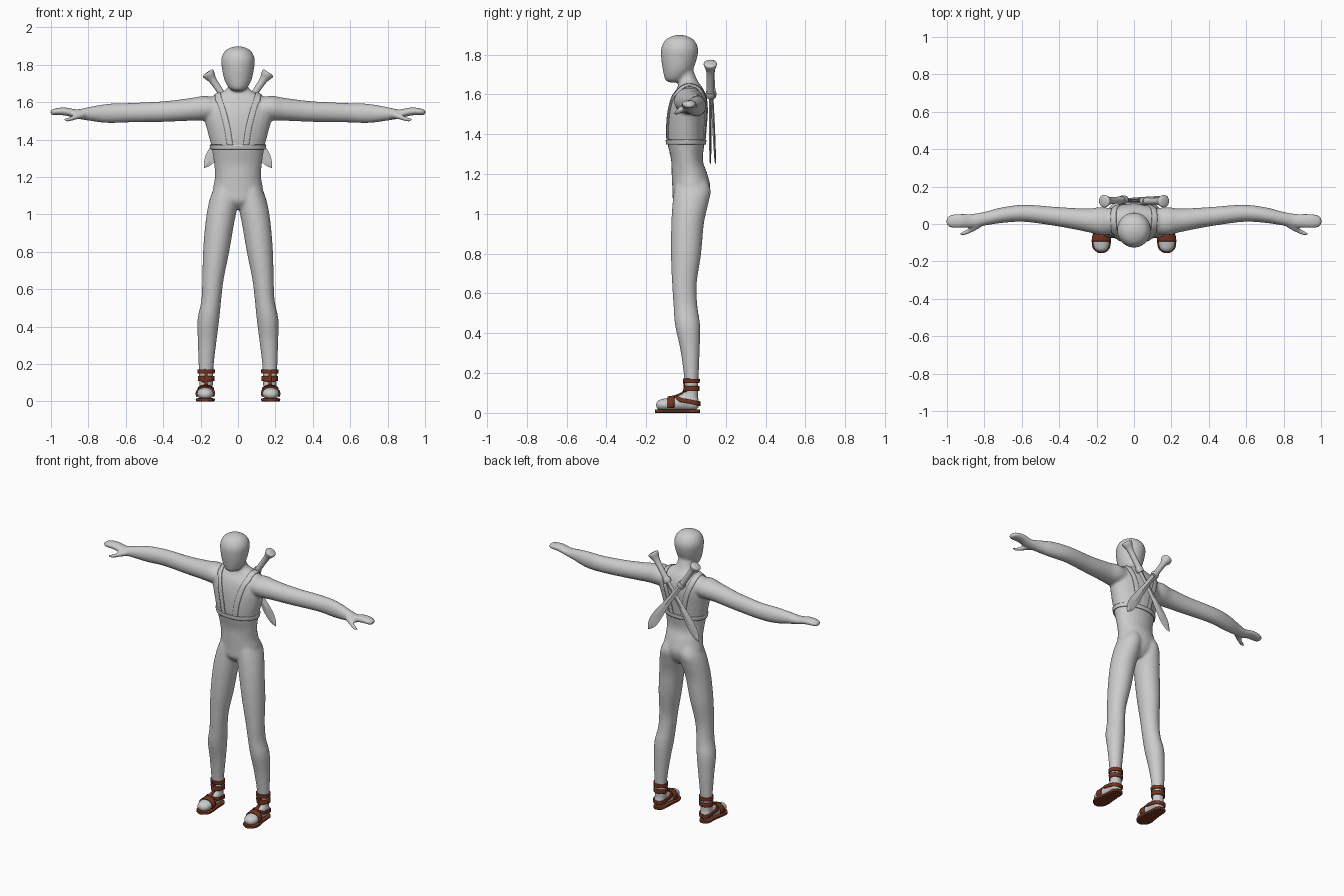
import bpy, bmesh, math
from mathutils import Vector, Matrix

cube = bpy.data.objects.get("Cube")
if cube:
    bpy.data.objects.remove(cube)


def material(name, rgb):
    m = bpy.data.materials.new(name)
    m.use_nodes = True
    m.diffuse_color = (*rgb, 1)
    bsdf = m.node_tree.nodes["Principled BSDF"]
    bsdf.inputs["Base Color"].default_value = (*rgb, 1)
    bsdf.inputs["Roughness"].default_value = 0.7
    return m


GREY = material("plain grey", (0.6, 0.6, 0.6))
BROWN = material("brown leather", (0.18, 0.035, 0.015))


def spline(rows, steps=5):
    """Smooth curve through rows of numbers."""
    rows = [Vector(r) for r in rows]
    out = []
    for i in range(len(rows) - 1):
        a, b = rows[max(i - 1, 0)], rows[i]
        c, d = rows[i + 1], rows[min(i + 2, len(rows) - 1)]
        for k in range(steps):
            t = k / steps
            out.append(b + (c - a) * (t / 2) + (a * 2 - b * 5 + c * 4 - d) * (t * t / 2)
                       + (b * 3 - a - c * 3 + d) * (t ** 3 / 2))
    return out + [rows[-1]]


def loft(bm, sections, axis="z", side=1, n=24, power=1, matrix=None):
    """Closed tube; each section is place on axis, two centres, two radii."""
    rings = []
    for t, a, b, ra, rb in spline(sections):
        ring = []
        for k in range(n):
            ang = math.tau * k / n
            c, s = math.cos(ang), math.sin(ang)
            u = a + abs(ra) * math.copysign(abs(c) ** power, c)
            v = b + abs(rb) * math.copysign(abs(s) ** power, s)
            p = Vector({"x": (t, u, v), "y": (u, t, v), "z": (u, v, t)}[axis])
            p.x *= side
            ring.append(bm.verts.new(matrix @ p if matrix else p))
        rings.append(ring)
    for r0, r1 in zip(rings, rings[1:]):
        for k in range(n):
            j = (k + 1) % n
            bm.faces.new((r0[k], r0[j], r1[j], r1[k]))
    bm.faces.new(rings[0])
    bm.faces.new(rings[-1])


def finish(bm, name, mat, angle=40):
    bmesh.ops.recalc_face_normals(bm, faces=bm.faces)
    me = bpy.data.meshes.new(name)
    bm.to_mesh(me)
    bm.free()
    me.materials.append(mat)
    ob = bpy.data.objects.new(name, me)
    bpy.context.collection.objects.link(ob)
    bpy.ops.object.select_all(action="DESELECT")
    ob.select_set(True)
    bpy.context.view_layer.objects.active = ob
    bpy.ops.object.shade_smooth_by_angle(angle=math.radians(angle))
    return ob


def strap(name, path, across, mat, thick=0.008, closed=False):
    """Flat band along a path, wrapped onto the body."""
    bm = bmesh.new()
    across, m = Vector(across), 4
    rows = [[bm.verts.new(Vector(p) + across * (k / m - 0.5)) for k in range(m + 1)] for p in path]
    pairs = list(zip(rows, rows[1:])) + ([(rows[-1], rows[0])] if closed else [])
    for r0, r1 in pairs:
        for k in range(m):
            bm.faces.new((r0[k], r0[k + 1], r1[k + 1], r1[k]))
    ob = finish(bm, name, mat)
    wrap = ob.modifiers.new("wrap", "SHRINKWRAP")
    wrap.target = body
    wrap.wrap_mode = "ABOVE_SURFACE"
    wrap.offset = thick / 2
    solid = ob.modifiers.new("thickness", "SOLIDIFY")
    solid.thickness = thick
    solid.offset = 0


def oval(cx, cy, z, rx, ry, n=48, tilt=0):
    return [(cx + rx * math.cos(math.tau * k / n), cy + ry * math.sin(math.tau * k / n),
             z + tilt * math.sin(math.tau * k / n)) for k in range(n)]


# Body: torso, head, limbs merged into one skin
bm = bmesh.new()
loft(bm, [(1.03, 0, .02, .05, .05), (1.07, 0, .02, .12, .085), (1.13, 0, .027, .134, .096),
          (1.2, 0, .018, .124, .09), (1.27, 0, .005, .128, .08), (1.36, 0, 0, .142, .094),
          (1.45, 0, .003, .165, .1), (1.53, 0, .01, .185, .1), (1.59, 0, .015, .18, .088),
          (1.63, 0, .02, .14, .066), (1.655, 0, .015, .085, .052), (1.68, 0, .008, .056, .045),
          (1.74, 0, -.01, .05, .04)])
loft(bm, [(1.66, 0, -.06, .02, .025), (1.675, 0, -.055, .048, .05), (1.72, 0, -.042, .073, .074),
          (1.78, 0, -.035, .086, .09), (1.83, 0, -.032, .09, .093), (1.87, 0, -.032, .073, .075),
          (1.89, 0, -.032, .045, .045), (1.899, 0, -.032, .012, .012)])
for side in (1, -1):
    # Arm with mitten hand
    loft(bm, [(.06, .015, 1.56, .06, .05), (.17, .015, 1.568, .075, .066), (.25, .02, 1.562, .063, .061),
              (.4, .038, 1.55, .052, .055), (.58, .057, 1.544, .046, .052), (.7, .048, 1.54, .042, .051),
              (.8, .028, 1.538, .037, .036), (.86, .018, 1.537, .037, .025), (.92, .017, 1.55, .038, .022),
              (.97, .015, 1.55, .036, .019), (.995, .014, 1.546, .026, .015), (1.003, .014, 1.546, .01, .007)],
         "x", side)
    # Thumb
    loft(bm, [(.82, 0, 1.535, .02, .02), (.87, -.03, 1.52, .017, .015), (.905, -.047, 1.508, .013, .012),
              (.928, -.055, 1.506, .009, .01)], "x", side, 12)
    # Leg
    loft(bm, [(.03, .172, .03, .034, .032), (.12, .17, .028, .038, .033), (.2, .17, .026, .041, .038),
              (.32, .165, .02, .05, .049), (.44, .158, .008, .058, .063), (.54, .143, -.003, .053, .06),
              (.65, .134, -.008, .057, .062), (.8, .117, 0, .07, .076), (.95, .098, .008, .077, .082),
              (1.05, .08, .022, .079, .09), (1.12, .068, .032, .07, .092), (1.19, .055, .025, .05, .07)],
         "z", side)
    # Foot
    loft(bm, [(.064, .172, .045, .018, .02), (.045, .172, .055, .034, .043), (0, .172, .058, .037, .046),
              (-.05, .173, .047, .041, .036), (-.1, .175, .042, .046, .032), (-.135, .175, .04, .036, .026),
              (-.151, .175, .038, .015, .012)], "y", side)
body = finish(bm, "body", GREY, 180)
remesh = body.modifiers.new("merge", "REMESH")
remesh.mode = "VOXEL"
remesh.voxel_size = 0.008
remesh.use_smooth_shade = True
soft = body.modifiers.new("soften", "SMOOTH")
soft.factor = 0.5
soft.iterations = 6

# Chest harness
strap("chest_belt", oval(0, 0, 1.36, .15, .1, 64), (0, 0, .024), GREY, closed=True)
for side, label in ((1, "left"), (-1, "right")):
    path = [(.045, -.105, 1.365), (.06, -.105, 1.46), (.085, -.09, 1.56), (.108, -.05, 1.63),
            (.115, .015, 1.66), (.108, .08, 1.62), (.085, .115, 1.54), (.06, .115, 1.45), (.045, .1, 1.365)]
    strap(label + "_shoulder_strap", [(side * x, y, z) for x, y, z in spline(path)],
          (side * .034, 0, 0), GREY, .006)

# Crossed swords on the back
for side, label, tip_y in ((1, "left", .148), (-1, "right", .122)):
    start, tip = Vector((-.16 * side, .122, 1.755)), Vector((.18 * side, tip_y, 1.25))
    along = (tip - start).normalized()
    back = Vector((0, 1, 0)).cross(along).normalized()
    frame = Matrix((back, along.cross(back), along)).transposed().to_4x4()
    frame.translation = start
    bm = bmesh.new()
    loft(bm, [(-.006, 0, 0, .024, .024), (0, 0, 0, .033, .033), (.014, 0, 0, .031, .031),
              (.045, 0, 0, .021, .021), (.1, 0, 0, .018, .018), (.18, 0, 0, .019, .019)], n=20, matrix=frame)
    finish(bm, label + "_sword_handle", GREY)
    bm = bmesh.new()
    loft(bm, [(.17, 0, 0, .024, .021), (.18, 0, 0, .026, .023), (.2, 0, 0, .024, .021)], n=20, matrix=frame)
    finish(bm, label + "_sword_collar", GREY)
    bend = -side
    bm = bmesh.new()
    loft(bm, [(.18, 0, 0, .018, .007), (.28, .002 * bend, 0, .018, .007), (.38, .004 * bend, 0, .022, .007),
              (.47, .004 * bend, 0, .031, .006), (.54, .002 * bend, 0, .031, .005),
              (.585, 0, 0, .018, .004), (.61, 0, 0, .001, .001)], n=4, matrix=frame)
    finish(bm, label + "_sword_blade", GREY, 20)

# Sandals
for side, label in ((1, "left"), (-1, "right")):
    bm = bmesh.new()
    loft(bm, [(.07, .172, .009, .018, .009), (.05, .172, .009, .036, .009), (0, .172, .009, .04, .009),
              (-.05, .173, .009, .045, .009), (-.1, .175, .009, .051, .009), (-.135, .175, .009, .042, .009),
              (-.156, .175, .009, .015, .009)], "y", side, 24, 0.35)
    finish(bm, label + "_sandal_sole", BROWN)
    cx = .171 * side
    for part, z, width in (("upper", .16, .022), ("lower", .122, .026)):
        strap(f"{label}_{part}_ankle_band", oval(cx, .028, z, .05, .046), (0, 0, width), BROWN, closed=True)
    strap(label + "_heel_band", oval(cx, .01, .058, .046, .062, tilt=-.012), (0, 0, .022), BROWN, closed=True)
    strap(label + "_front_strap", [(cx, -.012 - .04 * (k / 10) ** 2, .165 - .01 * k) for k in range(11)],
          (.016, 0, 0), BROWN)
    strap(label + "_toe_band", [(cx + side * .004 + .054 * math.cos(math.pi * k / 24), -.075,
                                 .018 + .066 * math.sin(math.pi * k / 24)) for k in range(25)],
          (0, .036, 0), BROWN)
